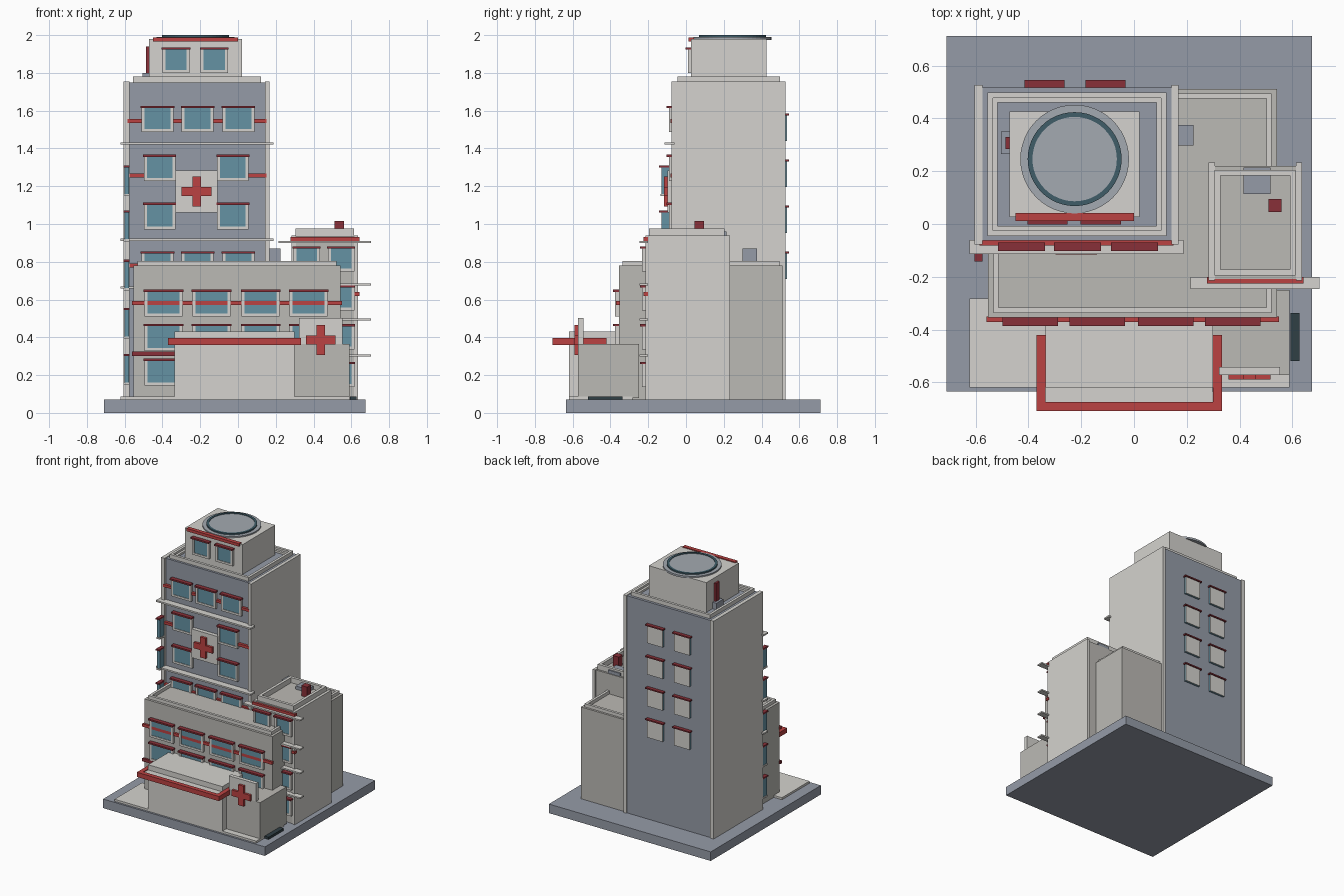
import bpy, bmesh, math
from mathutils import Vector


def mat(name, r, g, b):
    m = bpy.data.materials.new(name)
    m.diffuse_color = (r, g, b, 1)
    return m


LIGHT = mat("light_wall", 0.66, 0.65, 0.62)
BEIGE = mat("beige_wall", 0.50, 0.49, 0.46)
SLATE = mat("slate", 0.30, 0.33, 0.39)
RED = mat("red", 0.50, 0.055, 0.055)
MAROON = mat("dark_red", 0.25, 0.03, 0.04)
GLASS = mat("glass", 0.13, 0.29, 0.37)
DARK = mat("dark", 0.03, 0.05, 0.06)
TEAL = mat("pad_ring", 0.05, 0.11, 0.14)
PAD = mat("pad_grey", 0.37, 0.40, 0.44)


def finish(name, bm, material):
    me = bpy.data.meshes.new(name)
    bm.to_mesh(me)
    bm.free()
    ob = bpy.data.objects.new(name, me)
    me.materials.append(material)
    bpy.context.collection.objects.link(ob)
    return ob


# One object from one or more boxes, each (x0, x1, y0, y1, z0, z1)
def boxes(name, material, *bounds):
    bm = bmesh.new()
    for x0, x1, y0, y1, z0, z1 in bounds:
        vs = bmesh.ops.create_cube(bm, size=1)["verts"]
        c = Vector((x0 + x1, y0 + y1, z0 + z1)) / 2
        for v in vs:
            v.co = Vector((v.co.x * (x1 - x0), v.co.y * (y1 - y0), v.co.z * (z1 - z0))) + c
    return finish(name, bm, material)


# Raised rim around a roof
def parapet(name, material, x0, x1, y0, y1, z0, z1, t):
    boxes(name, material, (x0, x1, y0, y0 + t, z0, z1), (x0, x1, y1 - t, y1, z0, z1),
          (x0, x0 + t, y0 + t, y1 - t, z0, z1), (x1 - t, x1, y0 + t, y1 - t, z0, z1))


# Row of windows: wall plane y, glass width w, top of glass z, height h
def windows(name, centres, y, w, z, h, f=0.016):
    frames, panes, hoods = [], [], []
    for c in centres:
        a, b = c - w / 2, c + w / 2
        frames += [(a - f, a, y - 0.02, y, z - h, z), (b, b + f, y - 0.02, y, z - h, z),
                   (a - f, b + f, y - 0.02, y, z - h - f, z - h)]
        panes.append((a, b, y - 0.016, y, z - h, z))
        hoods.append((a - f - 0.004, b + f + 0.004, y - 0.032, y, z - 0.002, z + 0.01))
    boxes(name + "_frames", LIGHT, *frames)
    boxes(name + "_glass", GLASS, *panes)
    boxes(name + "_hoods", MAROON, *hoods)


# Sign panel with a plus shape
def cross_sign(name, x, z, y, panel, size, t, depth=0.018):
    p, s, k = panel / 2, size / 2, t / 2
    boxes(name + "_panel", LIGHT, (x - p, x + p, y, y + 0.03, z - p, z + p))
    boxes(name + "_cross", RED, (x - k, x + k, y - depth, y, z - s, z + s),
          (x - s, x - k, y - depth, y, z - k, z + k), (x + k, x + s, y - depth, y, z - k, z + k))


def disc(name, material, x, y, z0, z1, r, inner=None, n=48):
    bm = bmesh.new()
    rings = []
    for rad, z in ((r, z0), (r, z1), (inner, z1), (inner, z0)):
        if rad:
            rings.append([bm.verts.new((x + rad * math.cos(2 * math.pi * i / n),
                                        y + rad * math.sin(2 * math.pi * i / n), z)) for i in range(n)])
    pairs = list(zip(rings, rings[1:] + rings[:1])) if inner else [(rings[0], rings[1])]
    for a, b in pairs:
        for i in range(n):
            j = (i + 1) % n
            bm.faces.new((a[i], a[j], b[j], b[i]))
    if not inner:
        bm.faces.new(rings[1])
        bm.faces.new(rings[0][::-1])
    return finish(name, bm, material)


# Ground plate and front patio
boxes("base", SLATE, (-0.71, 0.675, -0.635, 0.712, 0, 0.07))
boxes("patio", LIGHT, (-0.623, 0.59, -0.62, -0.283, 0.07, 0.086))
boxes("side_mat", DARK, (0.593, 0.627, -0.52, -0.337, 0.07, 0.088))

# Main tower with light side walls
boxes("tower_core", SLATE, (-0.575, 0.142, -0.062, 0.518, 0.07, 1.75))
boxes("tower_side_walls", LIGHT, (-0.605, -0.575, -0.078, 0.526, 0.07, 1.755),
      (0.142, 0.168, -0.078, 0.526, 0.07, 1.755))
parapet("tower_parapet", LIGHT, -0.555, 0.123, -0.045, 0.498, 1.74, 1.78, 0.02)
parapet("tower_parapet_inner", LIGHT, -0.535, 0.103, -0.025, 0.478, 1.74, 1.765, 0.018)
three = (-0.426, -0.214, 0.002)
two = (-0.415, -0.027)
windows("tower_top_row", three, -0.07, 0.138, 1.615, 0.113)
windows("tower_upper_row", two, -0.07, 0.135, 1.358, 0.115)
windows("tower_middle_row", two, -0.07, 0.135, 1.103, 0.115)
windows("tower_lower_row", three, -0.07, 0.138, 0.845, 0.113)
boxes("tower_red_bands", RED, (-0.585, 0.15, -0.082, -0.06, 1.535, 1.555),
      (-0.575, 0.15, -0.082, -0.06, 1.247, 1.268), (-0.575, 0.15, -0.082, -0.06, 0.77, 0.79))
boxes("tower_ledges", LIGHT,
      *[(-0.623, 0.188, -0.114, -0.06, z, z + 0.012) for z in (1.42, 0.91, 0.658)])
cross_sign("tower_sign", -0.219, 1.172, -0.098, 0.222, 0.158, 0.046)

# Narrow windows down the left front corner
tops = (1.3, 1.06, 0.8, 0.545, 0.3)
boxes("corner_glass", GLASS, *[(-0.601, -0.578, -0.13, -0.075, z - 0.14, z) for z in tops])
boxes("corner_hoods", MAROON, *[(-0.605, -0.575, -0.142, -0.075, z, z + 0.011) for z in tops])
boxes("corner_sills", LIGHT, *[(-0.605, -0.575, -0.135, -0.075, z - 0.152, z - 0.14) for z in tops])

# Rear windows
rear = [(x, z) for x in (-0.339, -0.108) for z in (1.575, 1.332, 1.087, 0.845)]
boxes("rear_glass", GLASS, *[(x - 0.066, x + 0.066, 0.51, 0.531, z - 0.135, z) for x, z in rear])
boxes("rear_panels", LIGHT, *[(x - 0.066, x + 0.066, 0.531, 0.536, z - 0.135, z) for x, z in rear])
boxes("rear_hoods", MAROON, *[(x - 0.076, x + 0.076, 0.51, 0.545, z, z + 0.01) for x, z in rear])

# Penthouse with landing pad
boxes("penthouse", LIGHT, (-0.472, 0.02, 0.027, 0.426, 1.74, 1.98))
boxes("penthouse_red_band", RED, (-0.45, 0.0, 0.012, 0.042, 1.965, 1.987))
windows("penthouse_windows", (-0.328, -0.126), 0.03, 0.112, 1.925, 0.11)
disc("pad_disc", PAD, -0.225, 0.246, 1.975, 1.99, 0.206)
disc("pad_ring", TEAL, -0.225, 0.246, 1.985, 2.0, 0.178, 0.16)
disc("pad_centre", PAD, -0.225, 0.246, 1.985, 1.996, 0.16)
boxes("penthouse_step", SLATE, (-0.505, -0.47, 0.265, 0.35, 1.75, 1.8))
boxes("penthouse_door", MAROON, (-0.487, -0.47, 0.285, 0.33, 1.8, 1.94))

# Wide middle block
boxes("podium", BEIGE, (-0.553, 0.542, -0.355, 0.511, 0.07, 0.78))
parapet("podium_parapet", LIGHT, -0.533, 0.522, -0.337, 0.495, 0.775, 0.805, 0.02)
cols = (-0.394, -0.14, 0.12, 0.374)
for i, z in enumerate((0.642, 0.461, 0.278)):
    windows("podium_row_%d" % (i + 1), cols if i < 2 else cols[:1], -0.355, 0.17, z, 0.117)
boxes("podium_red_band", RED, (-0.56, 0.55, -0.371, -0.35, 0.57, 0.592))
boxes("podium_lower_band", MAROON, (-0.56, -0.33, -0.371, -0.35, 0.302, 0.325))
boxes("podium_roof_unit", SLATE, (0.165, 0.225, 0.298, 0.376, 0.78, 0.87))

# Right wing
boxes("wing_core", BEIGE, (0.307, 0.615, -0.208, 0.22, 0.07, 0.935))
boxes("wing_side_walls", LIGHT, (0.283, 0.307, -0.215, 0.233, 0.07, 0.94),
      (0.615, 0.636, -0.215, 0.233, 0.07, 0.94))
parapet("wing_parapet", LIGHT, 0.305, 0.613, -0.195, 0.205, 0.93, 0.975, 0.022)
for i, z in enumerate((0.872, 0.665, 0.46, 0.26)):
    windows("wing_row_%d" % (i + 1), (0.363, 0.546), -0.212, 0.108, z, 0.108)
boxes("wing_red_bands", RED, (0.277, 0.643, -0.225, -0.2, 0.91, 0.93),
      (0.277, 0.643, -0.225, -0.2, 0.62, 0.64))
boxes("wing_ledges", LIGHT,
      *[(0.215, 0.703, -0.246, -0.2, z, z + 0.011) for z in (0.9, 0.675, 0.49, 0.298)])
boxes("wing_roof_unit", SLATE, (0.415, 0.517, 0.113, 0.215, 0.93, 0.96))
boxes("wing_vent", MAROON, (0.51, 0.56, 0.045, 0.095, 0.93, 1.015))

# Entrance hall with red-edged canopy
boxes("entrance_hall", LIGHT, (-0.335, 0.3, -0.62, -0.35, 0.08, 0.43))
boxes("canopy_slab", LIGHT, (-0.336, 0.298, -0.675, -0.42, 0.362, 0.39))
boxes("canopy_edge", RED, (-0.37, 0.333, -0.708, -0.675, 0.36, 0.396),
      (-0.37, -0.336, -0.675, -0.42, 0.36, 0.396), (0.299, 0.333, -0.675, -0.42, 0.36, 0.396))
boxes("entrance_annex", BEIGE, (0.297, 0.59, -0.572, -0.25, 0.08, 0.365))
cross_sign("entrance_sign", 0.438, 0.386, -0.572, 0.232, 0.158, 0.046)
